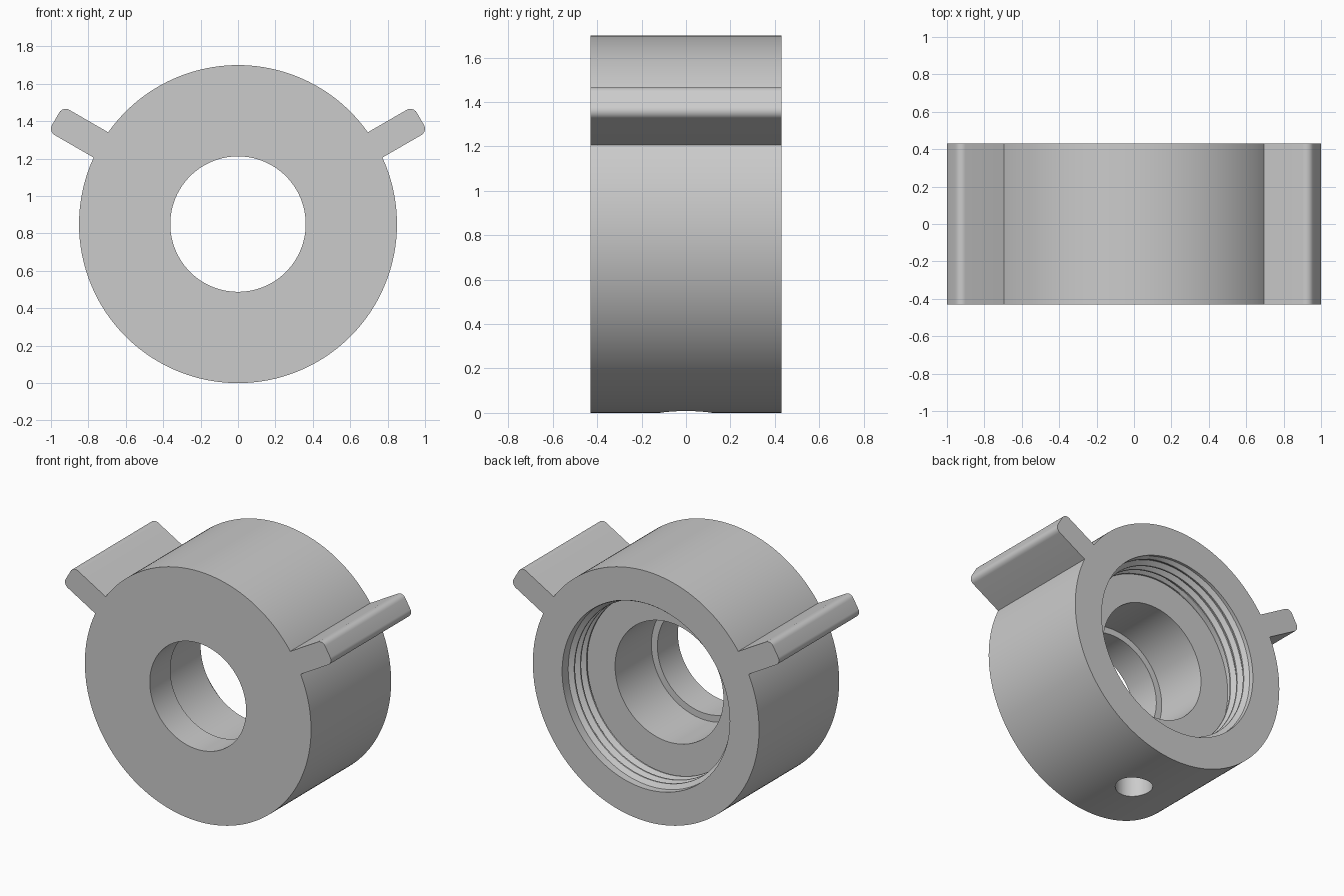
import bpy, bmesh
from math import sin, cos, pi, radians
from mathutils import Vector, Matrix

if "Cube" in bpy.data.objects:
    bpy.data.objects.remove(bpy.data.objects["Cube"])

CENTRE = 0.85          # height of the ring axis, also its outer radius
HALF = 0.43            # half the ring width along y
WALL = 0.63            # radius of the threaded socket

grey = bpy.data.materials.new("plain_grey")
grey.use_nodes = True
grey.diffuse_color = (0.6, 0.6, 0.6, 1)
grey.node_tree.nodes["Principled BSDF"].inputs["Base Color"].default_value = (0.6, 0.6, 0.6, 1)


def make_object(name, bm):
    bmesh.ops.recalc_face_normals(bm, faces=bm.faces)
    mesh = bpy.data.meshes.new(name)
    bm.to_mesh(mesh)
    bm.free()
    mesh.materials.append(grey)
    obj = bpy.data.objects.new(name, mesh)
    bpy.context.collection.objects.link(obj)
    return obj


def activate(obj):
    bpy.ops.object.select_all(action='DESELECT')
    obj.select_set(True)
    bpy.context.view_layer.objects.active = obj


def smooth(obj):
    activate(obj)
    bpy.ops.object.shade_smooth_by_angle(angle=radians(30))


# Ring body: closed (radius, y) section turned about the y axis
section = [(CENTRE, -HALF), (CENTRE, HALF), (WALL, HALF), (WALL, 0.18),
           (0.407, 0.18), (0.407, -0.21), (0.362, -0.21), (0.362, -HALF)]
bm = bmesh.new()
ring = [bm.verts.new((r, y, CENTRE)) for r, y in section]
edges = [bm.edges.new((ring[i - 1], ring[i])) for i in range(len(ring))]
bmesh.ops.spin(bm, geom=ring + edges, cent=(0, 0, CENTRE), axis=(0, 1, 0),
               angle=2 * pi, steps=192, use_merge=True)
bmesh.ops.remove_doubles(bm, verts=bm.verts, dist=1e-5)
body = make_object("ring_body", bm)

# Blind screw hole in the underside
bm = bmesh.new()
bmesh.ops.create_cone(bm, cap_ends=True, segments=64, radius1=0.12, radius2=0.12,
                      depth=0.6, matrix=Matrix.Translation((0, 0, 0)))
cutter = make_object("hole_cutter", bm)
cutter.hide_render = True
cut = body.modifiers.new("screw_hole", 'BOOLEAN')
cut.operation = 'DIFFERENCE'
cut.solver = 'EXACT'
cut.object = cutter
activate(body)
bpy.ops.object.modifier_apply(modifier=cut.name)
bpy.data.objects.remove(cutter)
smooth(body)

# Internal screw thread: ridge swept along a helix, fading out at both ends
bm = bmesh.new()
PITCH, TURNS, STEPS = 0.065, 3.25, 520
rows = []
for i in range(STEPS + 1):
    f = i / STEPS
    turn = 2 * pi * TURNS * (f - 1) + pi / 4
    y = 0.395 + PITCH * TURNS * (f - 1)
    fade = min(1, f * 20, (1 - f) * 20)
    crest = WALL - 0.03 * fade
    rows.append([bm.verts.new((r * sin(turn), y + dy, CENTRE + r * cos(turn)))
                 for r, dy in ((WALL + 0.005, -0.03), (crest, -0.005),
                               (crest, 0.005), (WALL + 0.005, 0.03))])
for a, b in zip(rows, rows[1:]):
    for k in range(4):
        bm.faces.new((a[k - 1], a[k], b[k], b[k - 1]))
bm.faces.new(rows[0])
bm.faces.new(rows[-1])
smooth(make_object("screw_thread", bm))


# Grip wings: rounded bars sloping up and outwards on both sides
def wing(name, side):
    along = Vector((side * cos(pi / 6), 0, sin(pi / 6)))
    across = Vector((-side * sin(pi / 6), 0, cos(pi / 6)))
    tip, half, rad = 1.126, 0.078, 0.04
    outline = [(0.845, half), (0.845, -half)]
    for sign, start in ((-1, -pi / 2), (1, 0)):
        for k in range(9):
            a = start + k * pi / 16
            outline.append((tip - rad + rad * cos(a), sign * (half - rad) + rad * sin(a)))
    bm = bmesh.new()
    base = Vector((0, -HALF, CENTRE))
    face = bm.faces.new([bm.verts.new(base + along * u + across * v) for u, v in outline])
    out = bmesh.ops.extrude_face_region(bm, geom=[face])
    bmesh.ops.translate(bm, vec=(0, 2 * HALF, 0),
                        verts=[g for g in out["geom"] if isinstance(g, bmesh.types.BMVert)])
    smooth(make_object(name, bm))


wing("left_wing", 1)
wing("right_wing", -1)
